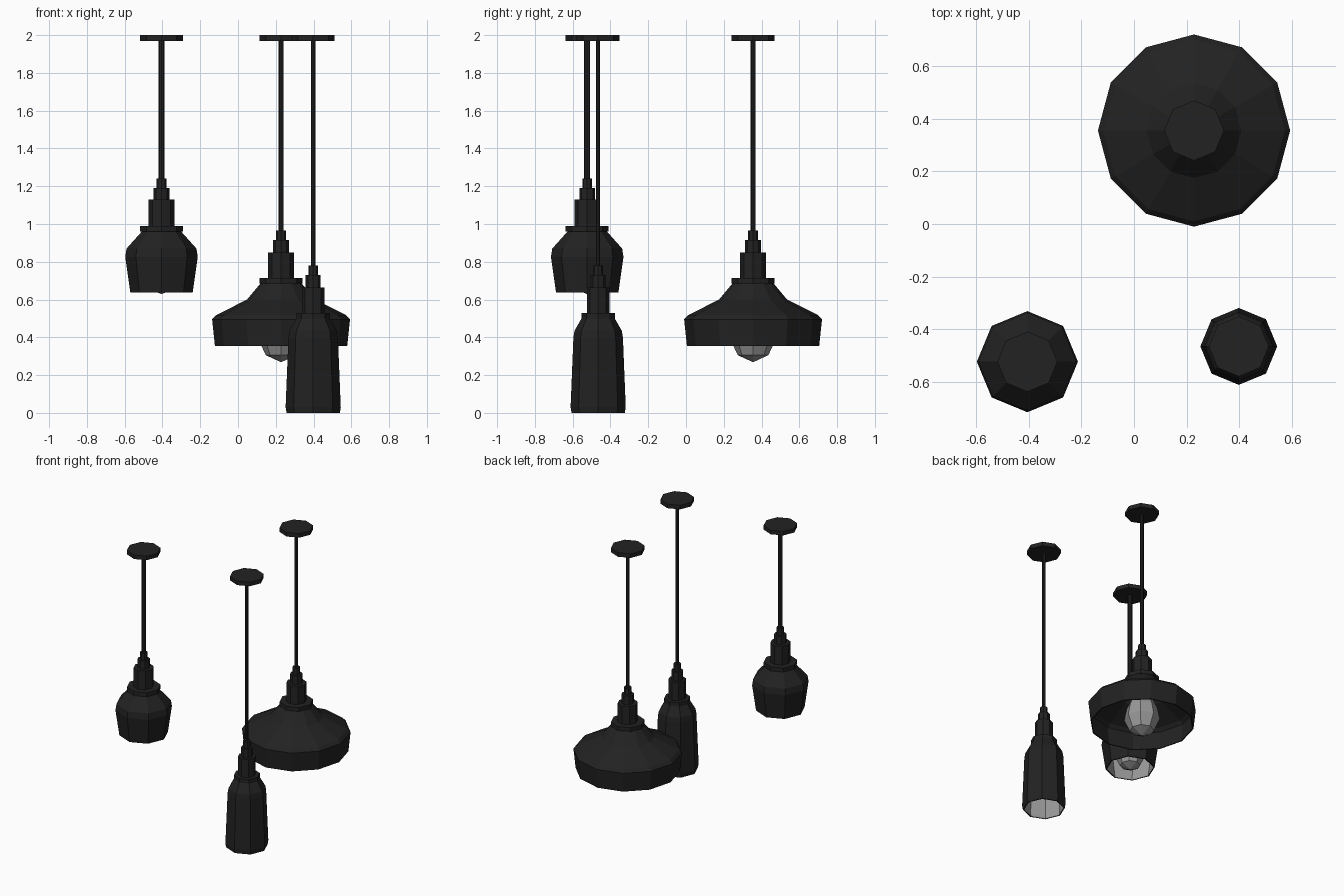
import bpy, bmesh, math

if "Cube" in bpy.data.objects:
    bpy.data.objects.remove(bpy.data.objects["Cube"])


def material(name, v):
    m = bpy.data.materials.new(name)
    m.diffuse_color = (v, v, v, 1)
    m.use_nodes = True
    m.node_tree.nodes["Principled BSDF"].inputs["Base Color"].default_value = m.diffuse_color
    return m


BLACK = material("matt black", 0.016)
LINING = material("pale grey lining", 0.32)
GLASS = material("grey glass", 0.32)


def lathe(name, profile, centre, sides, mats, inner_from=None, caps=True):
    """Revolve (radius, z) points; bands from inner_from on use the second material."""
    bm = bmesh.new()
    rings = []
    for r, z in profile:
        rings.append([bm.verts.new((r * math.cos(2 * math.pi * i / sides),
                                    r * math.sin(2 * math.pi * i / sides), z))
                      for i in range(sides)])
    for k in range(len(rings) - 1):
        a, b = rings[k], rings[k + 1]
        for i in range(sides):
            j = (i + 1) % sides
            f = bm.faces.new((a[i], b[i], b[j], a[j]))
            if inner_from is not None and k >= inner_from:
                f.material_index = 1
    if caps:
        bm.faces.new(rings[0])
        last = bm.faces.new(rings[-1][::-1])
        if inner_from is not None:
            last.material_index = 1
    bmesh.ops.recalc_face_normals(bm, faces=bm.faces)
    me = bpy.data.meshes.new(name)
    bm.to_mesh(me)
    bm.free()
    for m in mats:
        me.materials.append(m)
    ob = bpy.data.objects.new(name, me)
    ob.location = (centre[0], centre[1], 0)
    bpy.context.collection.objects.link(ob)
    return ob


def pendant(label, centre, sides, rod_r, neck, shade, lining, bulb):
    # ceiling plate and hanging rod
    lathe(label + "_ceiling_plate", [(0.114, 2.0), (0.114, 1.97)], centre, 8, [BLACK])
    lathe(label + "_rod", [(rod_r, 1.98), (rod_r, neck[0][1] - 0.01)], centre, 8, [BLACK])
    # stepped socket and collar
    steps = []
    for r, top, bottom in neck:
        steps += [(r, top), (r, bottom)]
    lathe(label + "_socket", steps, centre, 8, [BLACK])
    # hollow shade: outer profile, then the inner wall back up
    inner = [(r - 0.008, z - (0.008 if i < len(shade) - 1 else 0))
             for i, (r, z) in enumerate(shade)][::-1]
    lathe(label + "_shade", shade + inner, centre, sides, [BLACK, lining],
          inner_from=len(shade))
    # faceted bulb: widest low down, tapering up to the socket
    r, low, high = bulb
    h = high - low
    lathe(label + "_bulb",
          [(r * 0.35, high), (r * 0.45, low + h * 0.8), (r * 0.85, low + h * 0.52),
           (r, low + h * 0.3), (r * 0.68, low + h * 0.09), (0.004, low)],
          centre, 8, [GLASS])


# round pendant
pendant("round_pendant", (-0.405, -0.523), 8, 0.016,
        [(0.026, 1.24, 1.19), (0.042, 1.19, 1.13), (0.068, 1.13, 0.99), (0.114, 0.99, 0.96)],
        [(0.10, 0.965), (0.185, 0.87), (0.192, 0.825), (0.165, 0.637)],
        LINING, (0.10, 0.63, 0.95))

# wide pendant
pendant("wide_pendant", (0.228, 0.355), 12, 0.013,
        [(0.026, 0.965, 0.915), (0.042, 0.915, 0.85), (0.068, 0.85, 0.715), (0.114, 0.715, 0.685)],
        [(0.105, 0.69), (0.18, 0.60), (0.345, 0.517), (0.365, 0.495), (0.35, 0.353)],
        BLACK, (0.12, 0.27, 0.67))

# bottle pendant
pendant("bottle_pendant", (0.398, -0.465), 8, 0.011,
        [(0.026, 0.78, 0.73), (0.04, 0.73, 0.665), (0.06, 0.665, 0.53), (0.088, 0.53, 0.495)],
        [(0.088, 0.50), (0.125, 0.435), (0.131, 0.40), (0.146, 0.03), (0.141, 0.0)],
        LINING, (0.08, 0.12, 0.48))
